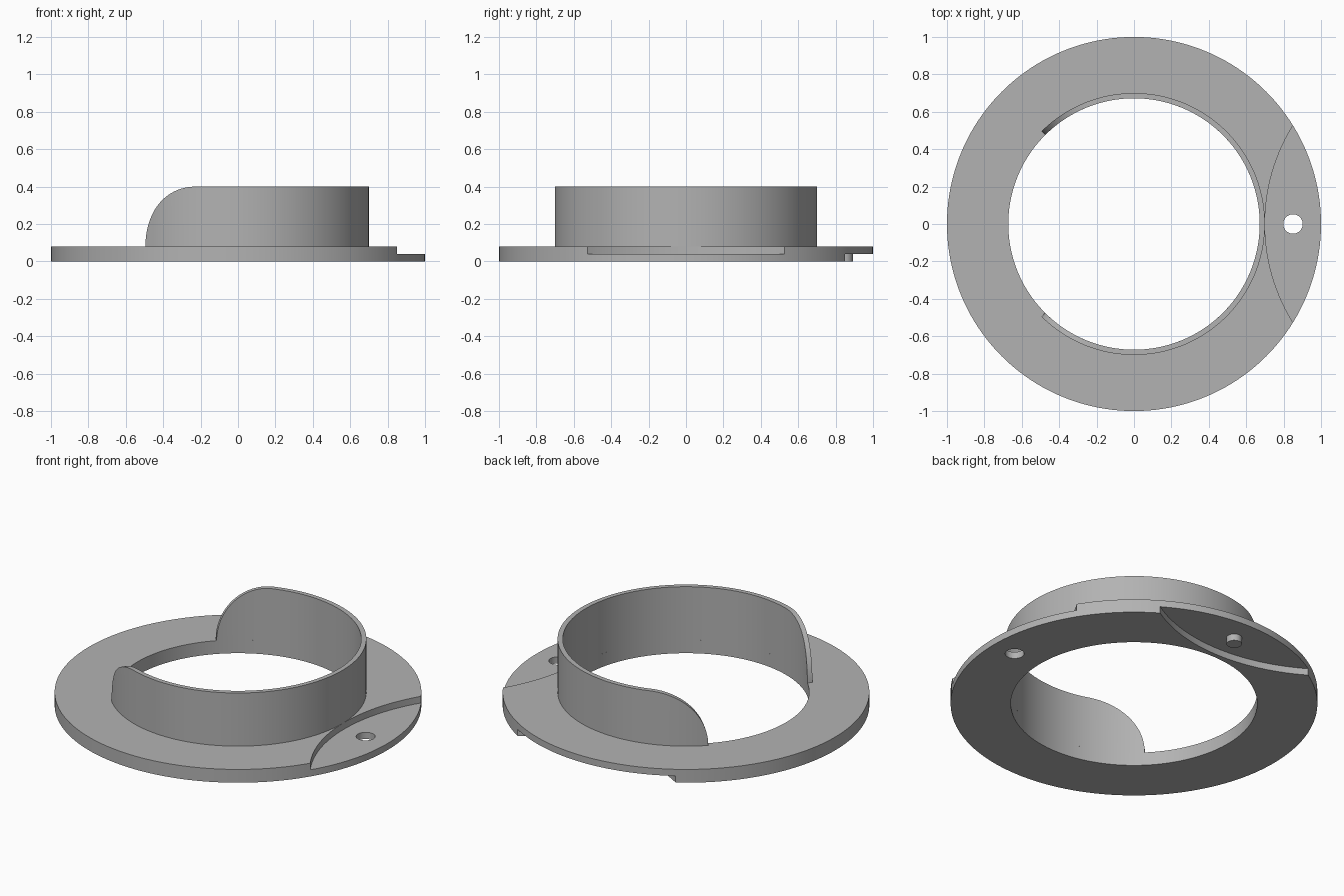
import bpy, bmesh
from math import cos, sin, pi, sqrt, radians

cube = bpy.data.objects.get("Cube")
if cube:
    bpy.data.objects.remove(cube, do_unlink=True)

OUTER, WALL, BORE = 1.0, 0.7, 0.672
BASE, STEP, TOP = 0.08, 0.04, 0.4
SPACING = 1.7          # distance to the neighbouring interlocking ring

grey = bpy.data.materials.new("light_grey")
grey.use_nodes = True
colour = (0.45, 0.45, 0.45, 1)
grey.diffuse_color = colour
grey.node_tree.nodes["Principled BSDF"].inputs["Base Color"].default_value = colour


def cylinder(name, radius, z0, z1, x=0, y=0, sides=160):
    bpy.ops.mesh.primitive_cylinder_add(
        vertices=sides, radius=radius, depth=z1 - z0, location=(x, y, (z0 + z1) / 2))
    obj = bpy.context.object
    obj.name = name
    obj.data.materials.append(grey)
    return obj


def smooth(obj):
    bpy.ops.object.select_all(action='DESELECT')
    obj.select_set(True)
    bpy.context.view_layer.objects.active = obj
    bpy.ops.object.shade_smooth_by_angle(angle=radians(30))


def cut(obj, cutter):
    mod = obj.modifiers.new("cut", 'BOOLEAN')
    mod.operation, mod.solver, mod.object = 'DIFFERENCE', 'EXACT', cutter
    bpy.context.view_layer.objects.active = obj
    bpy.ops.object.modifier_apply(modifier=mod.name)
    bpy.data.objects.remove(cutter, do_unlink=True)


# Flat ring with an upper recess on one side, a lower recess at the back, and a peg hole
ring = cylinder("base_ring", OUTER, 0, BASE)
cut(ring, cylinder("bore_cutter", BORE, -1, 1))
cut(ring, cylinder("upper_recess_cutter", OUTER, STEP, 1, x=SPACING))
cut(ring, cylinder("lower_recess_cutter", OUTER, -1, STEP, y=SPACING))
cut(ring, cylinder("peg_hole_cutter", 0.052, -1, 1, x=SPACING / 2, sides=48))
smooth(ring)

# Peg under the lower recess
smooth(cylinder("locking_peg", 0.042, 0, STEP + 0.01, y=SPACING / 2, sides=48))

# Upright collar, open at one side, with rounded ends
END = radians(135)
RISE = TOP - BASE
SWEEP = RISE / WALL    # angle taken by each rounded end
CURVE, STRAIGHT = 24, 120

half = [(END - SWEEP * (1 - cos(t)), RISE * sin(t))
        for t in (pi / 2 * i / CURVE for i in range(CURVE + 1))]
flat = END - SWEEP
columns = half + [(flat - 2 * flat * i / STRAIGHT, RISE) for i in range(1, STRAIGHT)]
columns += [(-a, h) for a, h in reversed(half)]

bm = bmesh.new()
rows = []
for a, h in columns:
    rows.append([bm.verts.new((r * cos(a), r * sin(a), z)) for r, z in
                 ((WALL, BASE), (WALL, BASE + h), (BORE, BASE + h), (BORE, BASE))])
for p, q in zip(rows, rows[1:]):
    for k in range(4):
        n = (k + 1) % 4
        bm.faces.new((p[k], p[n], q[n], q[k]))
bmesh.ops.remove_doubles(bm, verts=bm.verts, dist=1e-5)
bmesh.ops.recalc_face_normals(bm, faces=bm.faces)
mesh = bpy.data.meshes.new("collar_wall")
bm.to_mesh(mesh)
bm.free()
mesh.materials.append(grey)
collar = bpy.data.objects.new("collar_wall", mesh)
bpy.context.collection.objects.link(collar)
smooth(collar)
